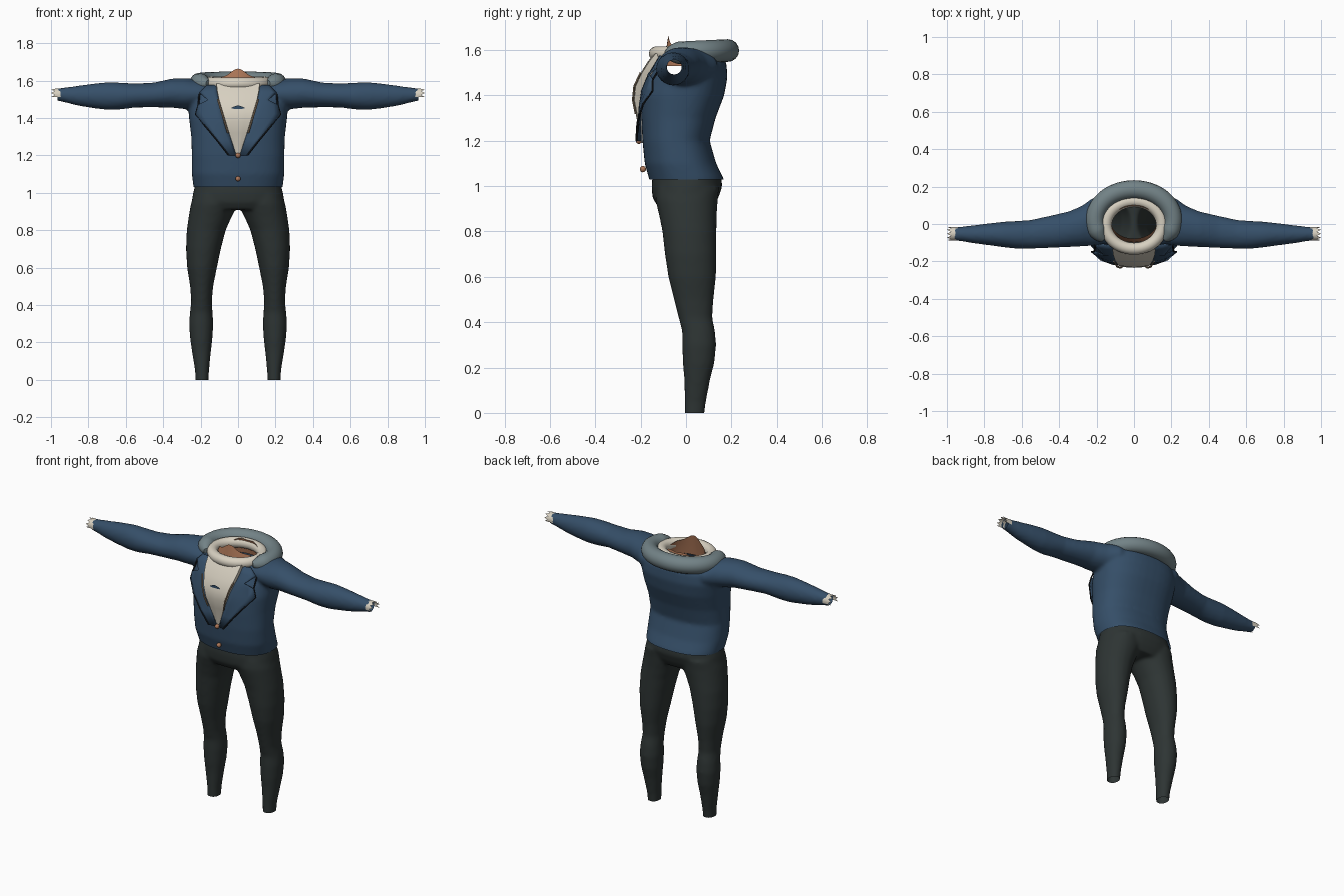
import bpy, bmesh
from math import sin, cos, pi, copysign
from mathutils import Vector

if "Cube" in bpy.data.objects:
    bpy.data.objects.remove(bpy.data.objects["Cube"])


def material(name, r, g, b):
    m = bpy.data.materials.new(name)
    m.use_nodes = True
    m.diffuse_color = (r, g, b, 1)
    node = m.node_tree.nodes["Principled BSDF"]
    node.inputs["Base Color"].default_value = (r, g, b, 1)
    node.inputs["Roughness"].default_value = 0.8
    return m


BLUE = material("jacket blue", .036, .078, .14)
DARK = material("trouser charcoal", .027, .035, .034)
GREY = material("collar grey", .17, .225, .24)
CREAM = material("shirt cream", .68, .63, .53)
SKIN = material("warm skin", .43, .19, .10)
BLACK = material("cord black", .01, .013, .017)
TAN = material("trim tan", .36, .26, .17)


def finish(name, bm, mat, angle=50):
    bmesh.ops.recalc_face_normals(bm, faces=bm.faces)
    me = bpy.data.meshes.new(name)
    bm.to_mesh(me)
    bm.free()
    ob = bpy.data.objects.new(name, me)
    bpy.context.collection.objects.link(ob)
    me.materials.append(mat)
    bpy.ops.object.select_all(action='DESELECT')
    ob.select_set(True)
    bpy.context.view_layer.objects.active = ob
    bpy.ops.object.shade_smooth_by_angle(angle=angle * pi / 180)
    return ob


def ring(c, u, v, n=40, p=2.0):
    """Superellipse loop around c with half axes u and v."""
    pw = lambda t: copysign(abs(t) ** (2 / p), t)
    return [Vector(c) + Vector(u) * pw(cos(2 * pi * i / n)) + Vector(v) * pw(sin(2 * pi * i / n))
            for i in range(n)]


def loft(bm, rows, closed=True, caps=True, loop=False):
    vs = [[bm.verts.new(p) for p in r] for r in rows]
    n = len(vs[0])
    for k in range(len(vs) if loop else len(vs) - 1):
        a, b = vs[k], vs[(k + 1) % len(vs)]
        for i in range(n if closed else n - 1):
            j = (i + 1) % n
            bm.faces.new((a[i], a[j], b[j], b[i]))
    if caps and closed and not loop:
        bm.faces.new(vs[0])
        bm.faces.new(vs[-1])


def fuse(bm, name, mat, cuts, voxel=.011, smooth=6):
    """Merge overlapping volumes into one skin, then trim the open ends."""
    ob = finish(name, bm, mat)
    m = ob.modifiers.new("merge", 'REMESH')
    m.mode, m.voxel_size = 'VOXEL', voxel
    m = ob.modifiers.new("relax", 'SMOOTH')
    m.factor, m.iterations = .5, smooth
    for mod in list(ob.modifiers):
        bpy.ops.object.modifier_apply(modifier=mod.name)
    bm = bmesh.new()
    bm.from_mesh(ob.data)
    for co, no in cuts:
        bmesh.ops.bisect_plane(bm, geom=bm.verts[:] + bm.edges[:] + bm.faces[:],
                               plane_co=co, plane_no=no, clear_outer=True)
    bpy.data.objects.remove(ob)
    return bm


def tube(name, pts, radius, mat, steps=10, loop=False, taper=0):
    rows = []
    n = len(pts)
    for i, p in enumerate(pts):
        a, b = pts[(i - 1) % n if loop else max(i - 1, 0)], pts[(i + 1) % n if loop else min(i + 1, n - 1)]
        t = (Vector(b) - Vector(a)).normalized()
        u = t.cross(Vector((.01, .02, 1)) if abs(t.z) < .8 else Vector((0, 1, 0))).normalized()
        e = min(i, n - 1 - i)
        r = radius * (min(1, (e + .4) / taper) ** .5 if taper else 1)
        rows.append(ring(p, u * r, u.cross(t) * r, steps))
    bm = bmesh.new()
    loft(bm, rows, loop=loop)
    return finish(name, bm, mat)


# Torso rows: height, half width, front y, back y
TORSO = [(.99, .23, -.15, .165), (1.03, .238, -.162, .167), (1.1, .247, -.182, .133), (1.2, .247, -.192, .104),
         (1.3, .25, -.197, .13), (1.4, .262, -.197, .168), (1.48, .268, -.168, .183),
         (1.54, .25, -.135, .178), (1.58, .21, -.115, .16), (1.605, .16, -.1, .14)]
POWER = 2.4


def chest(x, z):
    """Front surface y of the torso."""
    for a, b in zip(TORSO, TORSO[1:]):
        if z <= b[0]:
            break
    t = min(1, (z - a[0]) / (b[0] - a[0]))
    _, rx, f, k = [p + (q - p) * t for p, q in zip(a, b)]
    return (f + k) / 2 - (k - f) / 2 * max(0, 1 - abs(x / rx) ** POWER) ** (1 / POWER)


# Jacket: torso and sleeves merged, open at neck, waist and wrists
bm = bmesh.new()
loft(bm, [ring((0, (f + k) / 2, z), (rx, 0, 0), (0, (k - f) / 2, 0), p=POWER) for z, rx, f, k in TORSO])
# Sleeve rows: x, centre y, centre z, half depth, half height
ARM = [(.12, .02, 1.53, .12, .065), (.22, .012, 1.53, .128, .077), (.28, -.012, 1.53, .108, .083),
       (.35, -.028, 1.533, .095, .078), (.45, -.042, 1.523, .086, .066), (.55, -.055, 1.52, .077, .064),
       (.63, -.058, 1.517, .074, .072), (.7, -.056, 1.517, .068, .074), (.78, -.055, 1.518, .058, .065),
       (.86, -.055, 1.519, .048, .053), (.93, -.053, 1.523, .038, .039), (.98, -.052, 1.526, .034, .032)]
for s in (1, -1):
    loft(bm, [ring((s * x, y, z), (0, ry, 0), (0, 0, rz)) for x, y, z, ry, rz in ARM])
bm = fuse(bm, "jacket_raw", BLUE, [((.965, 0, 0), (1, 0, 0)), ((-.965, 0, 0), (-1, 0, 0)),
                                   ((0, 0, 1.03), (0, 0, -1))])
hole = []
for f in bm.faces:
    c = f.calc_center_median()
    if c.z > 1.52 and (c.x / .155) ** 2 + ((c.y - .01) / .115) ** 2 < 1:
        hole.append(f)
bmesh.ops.delete(bm, geom=hole, context='FACES')
finish("jacket", bm, BLUE)

# Trousers: hips and two legs merged, open at waist and ankles
bm = bmesh.new()
HIPS = [(.91, .215, -.125, .12), (.95, .248, -.148, .143), (1.0, .24, -.152, .16),
        (1.04, .229, -.148, .155), (1.1, .222, -.14, .12)]
loft(bm, [ring((0, (f + k) / 2, z), (rx, 0, 0), (0, (k - f) / 2, 0), p=2.3) for z, rx, f, k in HIPS])
# Leg rows: height, inner x, outer x, front y, back y
LEG = [(-.03, .158, .226, -.005, .078), (.05, .155, .23, -.006, .088), (.15, .145, .246, -.008, .107),
       (.22, .137, .256, -.014, .125), (.3, .132, .262, -.017, .133), (.36, .136, .257, -.017, .128),
       (.42, .14, .25, -.033, .116), (.5, .133, .256, -.053, .121), (.6, .113, .272, -.078, .132),
       (.7, .092, .278, -.093, .134), (.8, .066, .274, -.104, .134), (.87, .035, .264, -.118, .135),
       (.94, .0, .252, -.135, .14), (.99, .02, .236, -.13, .145)]
for s in (1, -1):
    loft(bm, [ring((s * (a + b) / 2, (f + k) / 2, z), ((b - a) / 2, 0, 0), (0, (k - f) / 2, 0), p=2.1)
              for z, a, b, f, k in LEG])
bm = fuse(bm, "trousers_raw", DARK, [((0, 0, 0), (0, 0, -1)), ((0, 0, 1.065), (0, 0, 1))])
finish("trousers", bm, DARK)

# Shirt front: wedge panel standing proud of the chest
BIB = [(1.19, .006, -.2), (1.26, .028, -.21), (1.32, .048, -.222), (1.38, .066, -.234),
       (1.44, .084, -.228), (1.5, .102, -.2), (1.55, .112, -.168), (1.585, .115, -.14)]
bm = bmesh.new()
loft(bm, [[(-w * 1.03, chest(w, z) + .01, z)] + [(w * u, y + .006 * u * u, z) for u in (-1, -.5, 0, .5, 1)]
          + [(w * 1.03, chest(w, z) + .01, z)] for z, w, y in BIB], closed=False)
finish("shirt_front", bm, CREAM)

# Small bow mark on the shirt
bm = bmesh.new()
loft(bm, [[(x, -.229, 1.458 + d - abs(x) * .15), (x, -.229, 1.458 - d - abs(x) * .15)]
          for x, d in ((-.036, .002), (-.018, .007), (0, .009), (.018, .007), (.036, .002))], closed=False)
finish("bow_mark", bm, BLUE)

# Lapels with edge cords and shirt trim; rows: height, inner x, outer x
LAPEL = [(1.2, .01, .05), (1.28, .036, .112), (1.36, .06, .178), (1.42, .078, .226), (1.47, .093, .212),
         (1.495, .1, .16), (1.535, .108, .205), (1.575, .112, .165)]
for s, side in ((1, "left"), (-1, "right")):
    bm = bmesh.new()
    rows = []
    for z, a, b in LAPEL:
        xs = [a + (b - a) * u / 4 for u in range(5)]
        rows.append([(s * x, chest(x, z) - .008 - .005 * i, z) for i, x in enumerate(xs)])
    loft(bm, rows, closed=False)
    ob = finish(side + "_lapel", bm, BLUE, 30)
    m = ob.modifiers.new("thickness", 'SOLIDIFY')
    m.thickness, m.offset = .008, 0
    cord = [r[-1] for r in rows[:5]] + [(s * .205, chest(.205, 1.54) - .02, 1.54)]
    tube(side + "_lapel_cord", cord, .005, BLACK, 6)
    tube(side + "_shirt_trim", [(s * (w + .006), y, z) for z, w, y in BIB[2:6]], .005, TAN, 6)

    # Torn shirt cuff peeking out of the sleeve
    bm = bmesh.new()
    arc = [pi * (i / 12 * 1.2 - .1) for i in range(13)]
    loft(bm, [[(s * (x + (j if i % 2 else 0)), -.052 + .036 * cos(a), 1.523 + .035 * sin(a))
               for i, a in enumerate(arc)] for x, j in ((.94, 0), (.97, 0), (1.0, -.022))], closed=False)
    finish(side + "_cuff", bm, CREAM)

# Front buttons
for label, y, z in (("upper", -.208, 1.2), ("lower", -.19, 1.075)):
    bm = bmesh.new()
    bmesh.ops.create_uvsphere(bm, u_segments=16, v_segments=8, radius=.014)
    bmesh.ops.translate(bm, verts=bm.verts, vec=(0, y, z))
    finish(label + "_button", bm, SKIN)

# Rolled collars: outer grey roll open at the front, inner cream roll all round
roll = [pi * (-.22 + 1.44 * i / 48) for i in range(49)]
tube("outer_collar", [(.208 * cos(a), .02 + .164 * sin(a), 1.59 + .008 * sin(a)) for a in roll],
     .05, GREY, 16, taper=4)
roll = [2 * pi * i / 48 for i in range(48)]
tube("inner_collar", [(.15 * cos(a), -.005 + .127 * sin(a), 1.588 + .004 * sin(a)) for a in roll],
     .032, CREAM, 14, loop=True)

# Neck skin: ragged open rim, peaked at the front
bm = bmesh.new()
loft(bm, [[(rx * cos(a), .01 + ry * sin(a), z + k * (.03 * sin(a) ** 2 + .03 * max(0, -sin(a)) ** 8
                                                    + .004 * sin(a * 7)))
           for a in roll] for z, rx, ry, k in ((1.53, .142, .108, 0), (1.57, .135, .1, .3), (1.6, .122, .088, 1))],
     caps=False)
finish("neck_skin", bm, SKIN)
